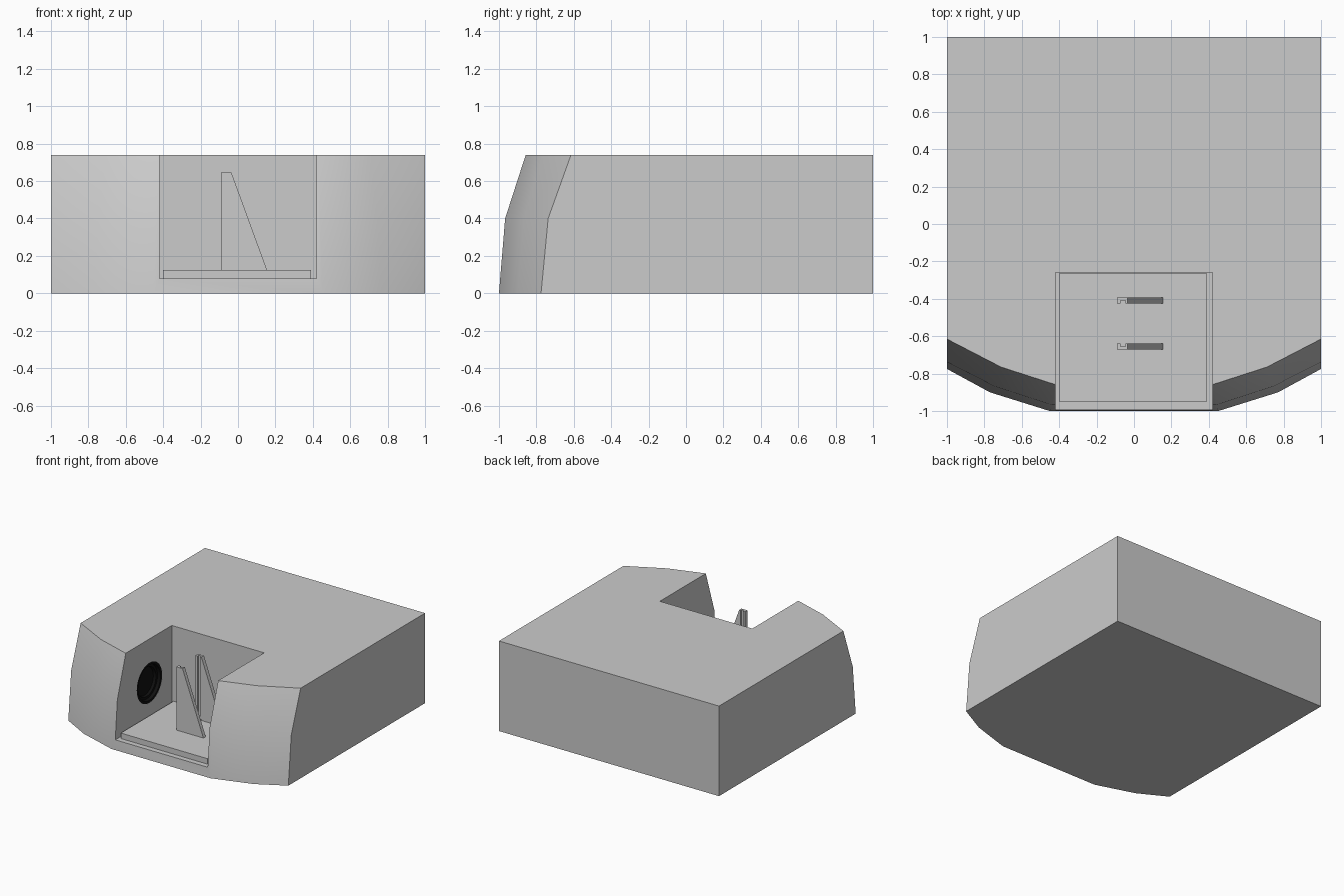
import bpy, bmesh, math

if "Cube" in bpy.data.objects:
    bpy.data.objects.remove(bpy.data.objects["Cube"])


def make(name, bm, mat=None, smooth=True):
    bmesh.ops.recalc_face_normals(bm, faces=bm.faces[:])
    me = bpy.data.meshes.new(name)
    bm.to_mesh(me)
    bm.free()
    ob = bpy.data.objects.new(name, me)
    bpy.context.collection.objects.link(ob)
    if mat:
        me.materials.append(mat)
    if smooth:
        smooth_angle(ob)
    return ob


def smooth_angle(ob):
    bpy.ops.object.select_all(action='DESELECT')
    ob.select_set(True)
    bpy.context.view_layer.objects.active = ob
    bpy.ops.object.shade_smooth_by_angle(angle=math.radians(30))


def loft(name, rings, smooth=False):
    """Skin a stack of equal-length rings and cap both ends."""
    bm = bmesh.new()
    vs = [[bm.verts.new(p) for p in r] for r in rings]
    n = len(rings[0])
    for a, b in zip(vs, vs[1:]):
        for i in range(n):
            j = (i + 1) % n
            bm.faces.new((a[i], a[j], b[j], b[i]))
    bm.faces.new(vs[0])
    bm.faces.new(vs[-1])
    return make(name, bm, smooth=smooth)


def box(name, x0, x1, y0, y1, z0, z1):
    return loft(name, [[(x0, y0, z), (x1, y0, z), (x1, y1, z), (x0, y1, z)] for z in (z0, z1)])


def revolve_x(name, prof, cy, cz, mat=None, steps=32):
    """Turn (x, radius) points about an axis parallel to x."""
    bm = bmesh.new()
    vs = [bm.verts.new((x, cy, cz + r)) for x, r in prof]
    es = [bm.edges.new(p) for p in zip(vs, vs[1:])]
    bmesh.ops.spin(bm, geom=vs + es, cent=(0, cy, cz), axis=(1, 0, 0),
                   angle=2 * math.pi, steps=steps)
    bmesh.ops.remove_doubles(bm, verts=bm.verts[:], dist=1e-5)
    return make(name, bm, mat)


def cut(ob, cutter):
    m = ob.modifiers.new("cut", 'BOOLEAN')
    m.operation, m.solver, m.object = 'DIFFERENCE', 'EXACT', cutter
    bpy.context.view_layer.objects.active = ob
    bpy.ops.object.modifier_apply(modifier=m.name)
    bpy.data.objects.remove(cutter)


# housing: bowed, leaning front built from three levels
levels = [(0.0, [(0.45, -1.0), (0.77, -0.90), (1, -0.775)]),
          (0.4, [(0.44, -0.967), (0.745, -0.868), (1, -0.737)]),
          (0.74, [(0.425, -0.857), (0.71, -0.765), (1, -0.615)])]
rings = []
for z, half in levels:
    left = [(-x, y) for x, y in reversed(half)]
    rings.append([(x, y, z) for x, y in left + half + [(1, 1), (-1, 1)]])
housing = loft("housing", rings)

# open bay in the front, round port in its left wall
PY, PZ, PR = -0.55, 0.38, 0.165
cut(housing, box("bay_cutter", -0.42, 0.42, -1.3, -0.26, 0.08, 1.0))
cut(housing, revolve_x("port_cutter", [(-0.5, 0), (-0.5, PR), (-0.4, PR), (-0.4, 0)], PY, PZ))
smooth_angle(housing)

# black stepped lens set into the port
black = bpy.data.materials.new("black")
black.diffuse_color = (0.005, 0.005, 0.005, 1)
black.use_nodes = True
black.node_tree.nodes["Principled BSDF"].inputs["Base Color"].default_value = black.diffuse_color
revolve_x("lens", [(-0.499, 0.165), (-0.421, 0.165), (-0.421, 0.145), (-0.445, 0.14),
                   (-0.445, 0.12), (-0.465, 0.115), (-0.465, 0.095), (-0.458, 0.05),
                   (-0.455, 0)], PY, PZ, black)

# tray on the bay floor
box("tray", -0.40, 0.39, -0.95, -0.265, 0.08, 0.125)

# pair of tapered holders with a slide groove on the facing sides
prof = [(-0.09, 0.125), (0.155, 0.125), (-0.035, 0.645), (-0.09, 0.645)]
for name, y0, y1 in (("front_holder", -0.67, -0.64), ("back_holder", -0.425, -0.392)):
    holder = loft(name, [[(x, y, z) for x, z in prof] for y in (y0, y1)])
    cut(holder, box("groove_cutter", -0.072, -0.046, -0.655, -0.408, 0.131, 1.0))

# low sill joining the holders
box("holder_sill", -0.09, -0.035, -0.64, -0.425, 0.12, 0.132)
